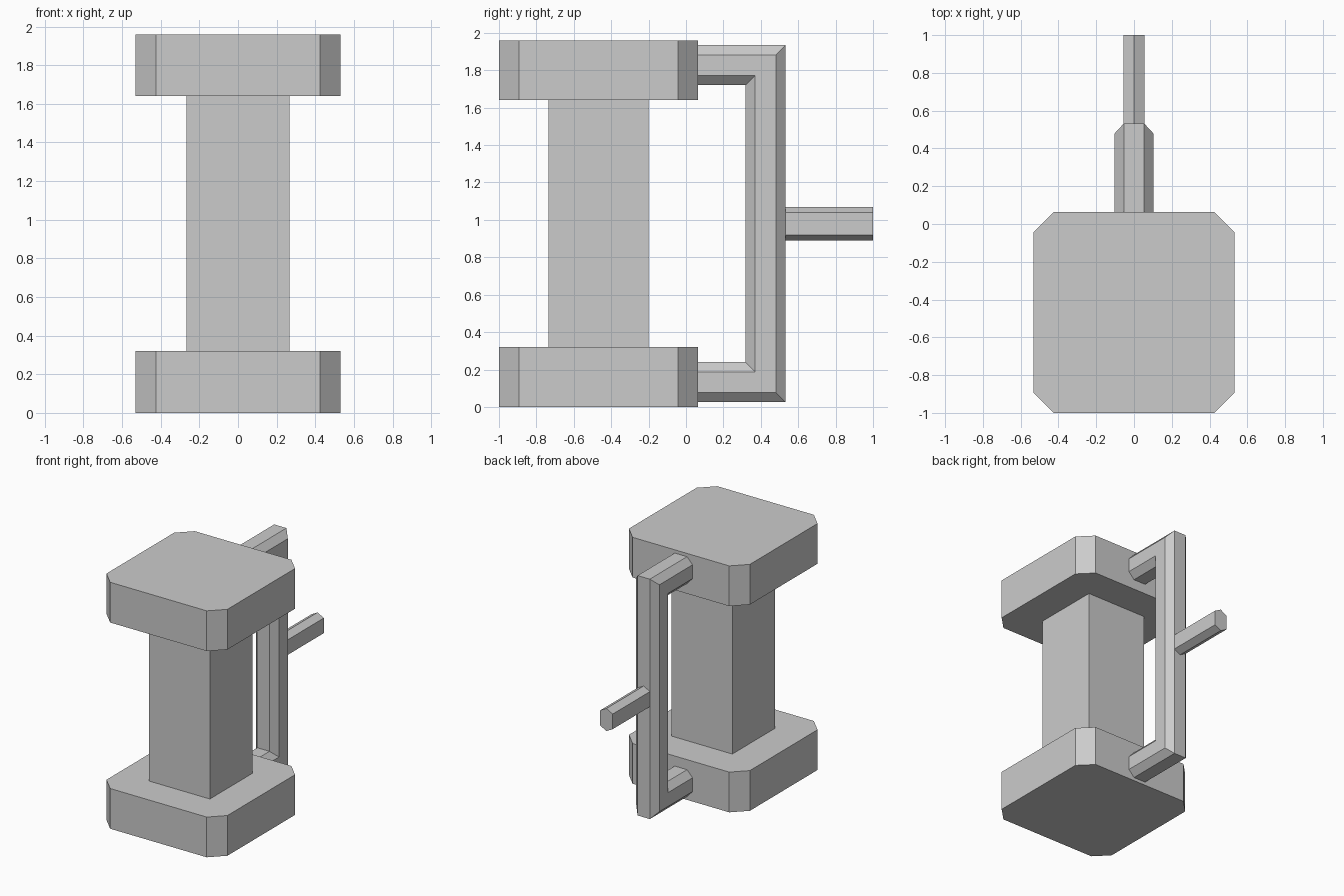
import bpy, bmesh

if "Cube" in bpy.data.objects:
    bpy.data.objects.remove(bpy.data.objects["Cube"])


def loft(name, rings):
    """Skin a list of equal-length point rings and cap both ends."""
    bm = bmesh.new()
    loops = [[bm.verts.new(p) for p in ring] for ring in rings]
    n = len(loops[0])
    for a, b in zip(loops, loops[1:]):
        for i in range(n):
            j = (i + 1) % n
            bm.faces.new((a[i], a[j], b[j], b[i]))
    bm.faces.new(loops[0])
    bm.faces.new(loops[-1])
    bmesh.ops.recalc_face_normals(bm, faces=bm.faces)
    mesh = bpy.data.meshes.new(name)
    bm.to_mesh(mesh)
    bm.free()
    obj = bpy.data.objects.new(name, mesh)
    bpy.context.collection.objects.link(obj)
    return obj


def octagon(a, b, ca, cb):
    """Rectangle of half sizes a, b with corners cut by ca, cb."""
    return [(a, cb - b), (a, b - cb), (a - ca, b), (ca - a, b),
            (-a, b - cb), (-a, cb - b), (ca - a, -b), (a - ca, -b)]


HEIGHT = 1.96
CENTRE_Y = -0.468
MID_Z = HEIGHT / 2

# Chamfered end blocks
block = octagon(0.532, 0.532, 0.107, 0.107)
for name, z0, z1 in (("lower_block", 0, 0.32), ("upper_block", 1.64, HEIGHT)):
    loft(name, [[(x, y + CENTRE_Y, z) for x, y in block] for z in (z0, z1)])

# Square column between the blocks
r = 0.267
square = [(r, r), (-r, r), (-r, -r), (r, -r)]
loft("column", [[(x, y + CENTRE_Y, z) for x, y in square] for z in (0.32, 1.64)])

# Octagonal bracket with mitred corners: path y, path z, outward direction
tube = octagon(0.102, 0.107, 0.048, 0.052)
reach, half = 0.425, 0.847
path = [(0.04, -half, 0, -1), (reach, -half, 1, -1),
        (reach, half, 1, 1), (0.04, half, 0, 1)]
loft("bracket", [[(x, y + v * dy, MID_Z + z + v * dz) for x, v in tube]
                 for y, z, dy, dz in path])

# Six-sided rod on the back of the bracket
hexagon = [(0, 0.09), (0.055, 0.06), (0.055, -0.06),
           (0, -0.09), (-0.055, -0.06), (-0.055, 0.06)]
loft("rear_rod", [[(x, y, MID_Z + z) for x, z in hexagon] for y in (0.52, 1.0)])
